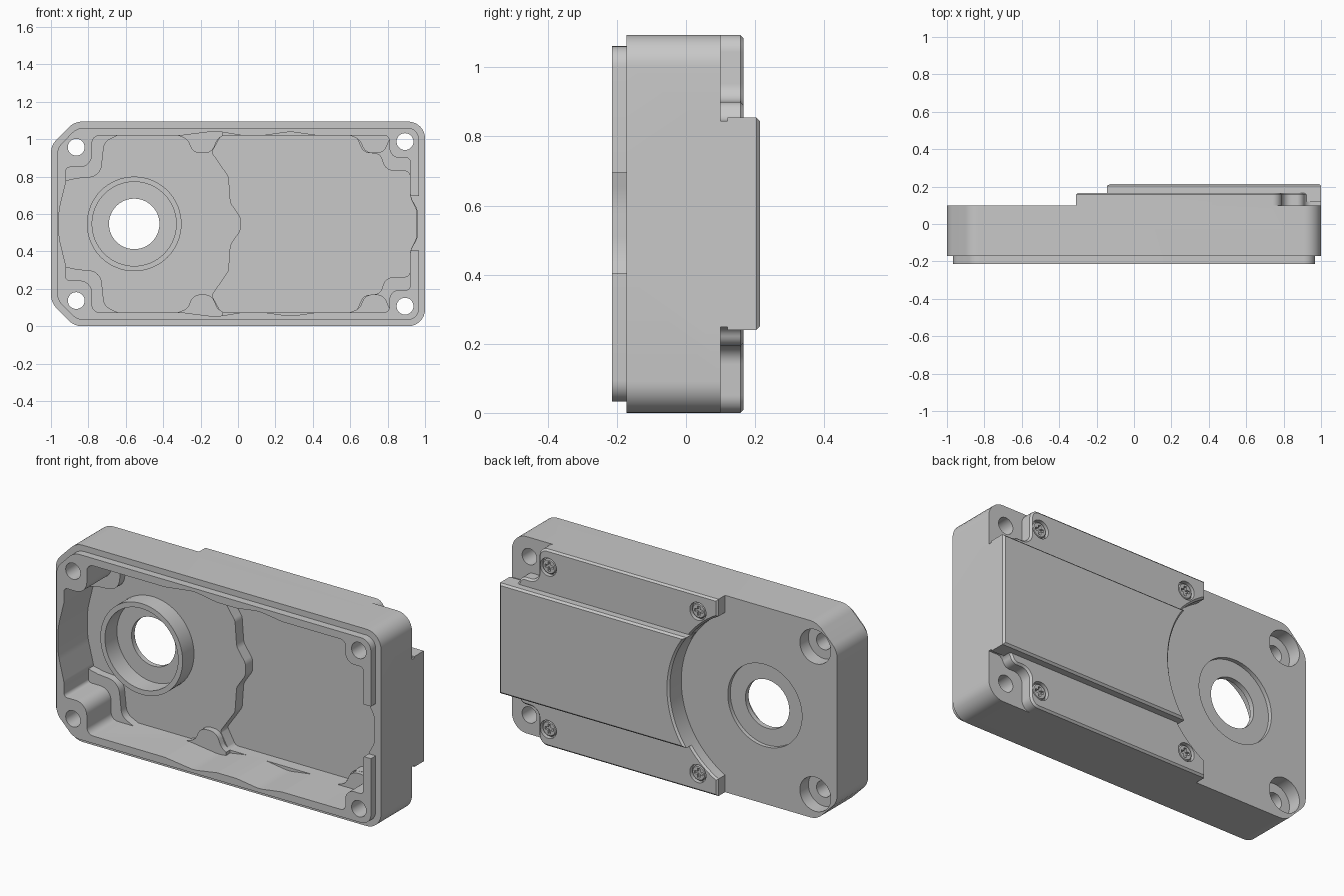
import bpy, bmesh, math
from mathutils import Vector

if "Cube" in bpy.data.objects:
    bpy.data.objects.remove(bpy.data.objects["Cube"])

H = 1.094                     # overall height
BX, BZ = -0.555, H / 2        # bearing centre
FLOOR, DEEP = 0.045, 0.108    # y of the two cavity floors

grey = bpy.data.materials.new("housing_grey")
grey.diffuse_color = (0.58, 0.58, 0.58, 1)
grey.use_nodes = True
grey.node_tree.nodes["Principled BSDF"].inputs["Base Color"].default_value = grey.diffuse_color


def rounded(pts, n=8):
    """Polygon of (x, z, corner radius) turned into points with round corners."""
    out = []
    for i, (x, z, r) in enumerate(pts):
        p = Vector((x, z))
        e1 = Vector(pts[i - 1][:2]) - p
        e2 = Vector(pts[(i + 1) % len(pts)][:2]) - p
        half = e1.angle(e2) / 2
        w = math.pi - 2 * half
        if r == 0 or w < 0.02:
            out.append(p)
            continue
        t = min(r / math.tan(half), 0.48 * min(e1.length, e2.length))
        d1, d2 = e1.normalized(), e2.normalized()
        c = p + (d1 + d2).normalized() * (t / math.cos(half))
        a, b = p + d1 * t - c, p + d2 * t - c
        for k in range(n + 1):
            s = k / n
            out.append(c + (a * math.sin((1 - s) * w) + b * math.sin(s * w)) / math.sin(w))
    return out


def flip(pts):
    """Mirror an outline about mid height."""
    return [(x, H - z, r) for x, z, r in reversed(pts)]


def mirrored(half):
    """Close an upper half outline with its mirror image."""
    return half + flip(half)


def circle(x, z, r, n=48):
    return [Vector((x + r * math.cos(2 * math.pi * k / n),
                    z + r * math.sin(2 * math.pi * k / n))) for k in range(n)]


def box(x0, x1, z0, z1):
    return [(x0, z0), (x1, z0), (x1, z1), (x0, z1)]


def bearing_arc(r, dz, n=32):
    """Concave arc around the bearing, reaching dz below and above its centre."""
    top = math.asin(dz / r)
    return [(BX + r * math.cos(a), BZ + r * math.sin(a), 0)
            for a in (-top + 2 * top * k / n for k in range(n + 1))]


def prism(name, pts, y0, y1, chamfer=0):
    bm = bmesh.new()
    front = [bm.verts.new((p[0], y0, p[1])) for p in pts]
    back = [bm.verts.new((p[0], y1, p[1])) for p in pts]
    bm.faces.new(front)
    cap = bm.faces.new(back)
    for i in range(len(pts)):
        j = (i + 1) % len(pts)
        bm.faces.new((front[i], front[j], back[j], back[i]))
    bmesh.ops.recalc_face_normals(bm, faces=bm.faces)
    if chamfer:
        bmesh.ops.bevel(bm, geom=list(cap.edges), offset=chamfer, segments=1,
                        affect='EDGES', clamp_overlap=True)
    me = bpy.data.meshes.new(name)
    bm.to_mesh(me)
    bm.free()
    me.materials.append(grey)
    ob = bpy.data.objects.new(name, me)
    bpy.context.collection.objects.link(ob)
    return ob


def combine(target, op, pts, y0, y1, chamfer=0):
    """Add (UNION) or cut (DIFFERENCE) a prism, then remove the helper."""
    tool = prism("helper", pts, y0, y1, chamfer)
    tool.hide_render = True
    mod = target.modifiers.new("bool", 'BOOLEAN')
    mod.operation, mod.solver, mod.object = op, 'EXACT', tool
    dg = bpy.context.evaluated_depsgraph_get()
    me = bpy.data.meshes.new_from_object(target.evaluated_get(dg))
    target.modifiers.clear()
    target.data = me
    bpy.data.objects.remove(tool)


def smooth(ob):
    bpy.ops.object.select_all(action='DESELECT')
    ob.select_set(True)
    bpy.context.view_layer.objects.active = ob
    bpy.ops.object.shade_smooth_by_angle(angle=math.radians(28))


ADD, CUT = 'UNION', 'DIFFERENCE'

# main block and locating lip
housing = prism("housing", rounded(mirrored(
    [(-1, 0.967, 0.1), (-0.875, H, 0.1), (1, H, 0.09)])), -0.172, 0.10)
combine(housing, ADD, rounded(mirrored(
    [(-0.967, 0.953, 0.09), (-0.86, H - 0.033, 0.09), (0.967, H - 0.033, 0.06)])),
    -0.214, -0.1)

# raised back step, cut back around the bearing and the right corner screws
upper = [(-0.31, H, 0), (0.79, H, 0.05), (0.79, 0.90, 0.1), (0.90, 0.90, 0.06),
         (0.92, 0.845, 0.05), (1, 0.845, 0)]
arc = bearing_arc(0.514, 0.452)
combine(housing, ADD, rounded(flip(upper) + arc + upper), 0.05, 0.167, 0.01)

# back cover plate
combine(housing, ADD, rounded(bearing_arc(0.512, 0.307)
        + [(1, BZ + 0.307, 0), (1, BZ - 0.307, 0)]), 0.12, 0.214, 0.012)

# main cavity with wall bulges and corner bosses
combine(housing, CUT, rounded(mirrored([
    (-0.957, 0.62, 0.3), (-0.92, 0.77, 0.1), (-0.92, 0.85, 0.02), (-0.78, 0.85, 0.09),
    (-0.78, 1.02, 0.04), (-0.3, 1.02, 0.1), (-0.12, 1.043, 0.2), (0.02, 1.02, 0.1),
    (0.14, 1.02, 0.1), (0.28, 1.04, 0.2), (0.42, 1.02, 0.1), (0.81, 1.02, 0.03),
    (0.81, 0.9, 0.08), (0.92, 0.9, 0.02), (0.92, 0.69, 0.1), (0.96, 0.62, 0.1)])),
    -0.3, FLOOR)

# deeper right floor with its wavy edge
combine(housing, CUT, rounded(mirrored([
    (0.015, 0.58, 0.06), (-0.04, 0.66, 0.06), (-0.05, 0.80, 0.05), (-0.14, 0.93, 0.02),
    (-0.09, 1.02, 0.03), (0.63, 1.02, 0.03), (0.67, 0.93, 0.05), (0.76, 0.92, 0.04),
    (0.79, 0.83, 0.07), (0.92, 0.83, 0.03), (0.92, 0.69, 0.1), (0.955, 0.62, 0.1)])),
    -0.05, DEEP)

# gap in the lip on the right
combine(housing, CUT, box(0.9, 1.1, 0.405, 0.695), -0.3, -0.172)

# inner bosses flaring into the walls, repeated top and bottom
corner_boss = [(-0.95, 0.93, 0), (-0.95, 0.77, 0), (-0.86, 0.79, 0.08), (-0.735, 0.80, 0.09),
               (-0.715, 0.985, 0.06), (-0.64, 1.022, 0.05), (-0.64, 1.03, 0), (-0.90, 1.03, 0)]


def mid_boss(x):
    return [(x - 0.13, 1.05, 0), (x - 0.13, 1.019, 0), (x - 0.08, 1.0, 0.06),
            (x - 0.05, 0.925, 0.06), (x + 0.05, 0.925, 0.06), (x + 0.08, 1.0, 0.06),
            (x + 0.11, 1.019, 0), (x + 0.11, 1.05, 0)]


for boss, y0 in ((corner_boss, 0.0), (mid_boss(-0.19), 0.01), (mid_boss(0.73), 0.02)):
    combine(housing, ADD, rounded(boss), y0, 0.08)
    combine(housing, ADD, rounded(flip(boss)), y0, 0.08)

# bearing seat: ring, bore, through hole and shallow back recess
combine(housing, ADD, circle(BX, BZ, 0.253, 64), -0.055, 0.07)
for r, y0, y1 in ((0.225, -0.3, 0.05), (0.135, -0.3, 0.3), (0.228, 0.078, 0.3)):
    combine(housing, CUT, circle(BX, BZ, r, 64), y0, y1)

# corner screw holes, left counterbores and recesses for small screws
for f in (lambda z: z, lambda z: H - z):
    combine(housing, CUT, circle(-0.865, f(0.957), 0.045, 32), -0.3, 0.3)
    combine(housing, CUT, circle(-0.865, f(0.957), 0.095, 40), 0.025, 0.3)
    combine(housing, CUT, circle(0.893, f(0.987), 0.045, 32), -0.3, 0.3)
    for x in (-0.19, 0.73):
        combine(housing, CUT, circle(x, f(0.998), 0.05, 32), 0.143, 0.3)
smooth(housing)

# small cross-slotted screws in the step
screw = prism("step_screw", circle(0, 0, 0.042, 24), 0.14, 0.160, 0.005)
for w, h in ((0.026, 0.008), (0.008, 0.026)):
    combine(screw, CUT, box(-w, w, -h, h), 0.146, 0.3)
smooth(screw)
spots = [(x, z) for x in (-0.19, 0.73) for z in (0.998, H - 0.998)]
for i, (x, z) in enumerate(spots):
    ob = screw if i == 0 else screw.copy()
    if i:
        bpy.context.collection.objects.link(ob)
    ob.name = f"step_screw_{i + 1}"
    ob.location = (x, 0, z)
